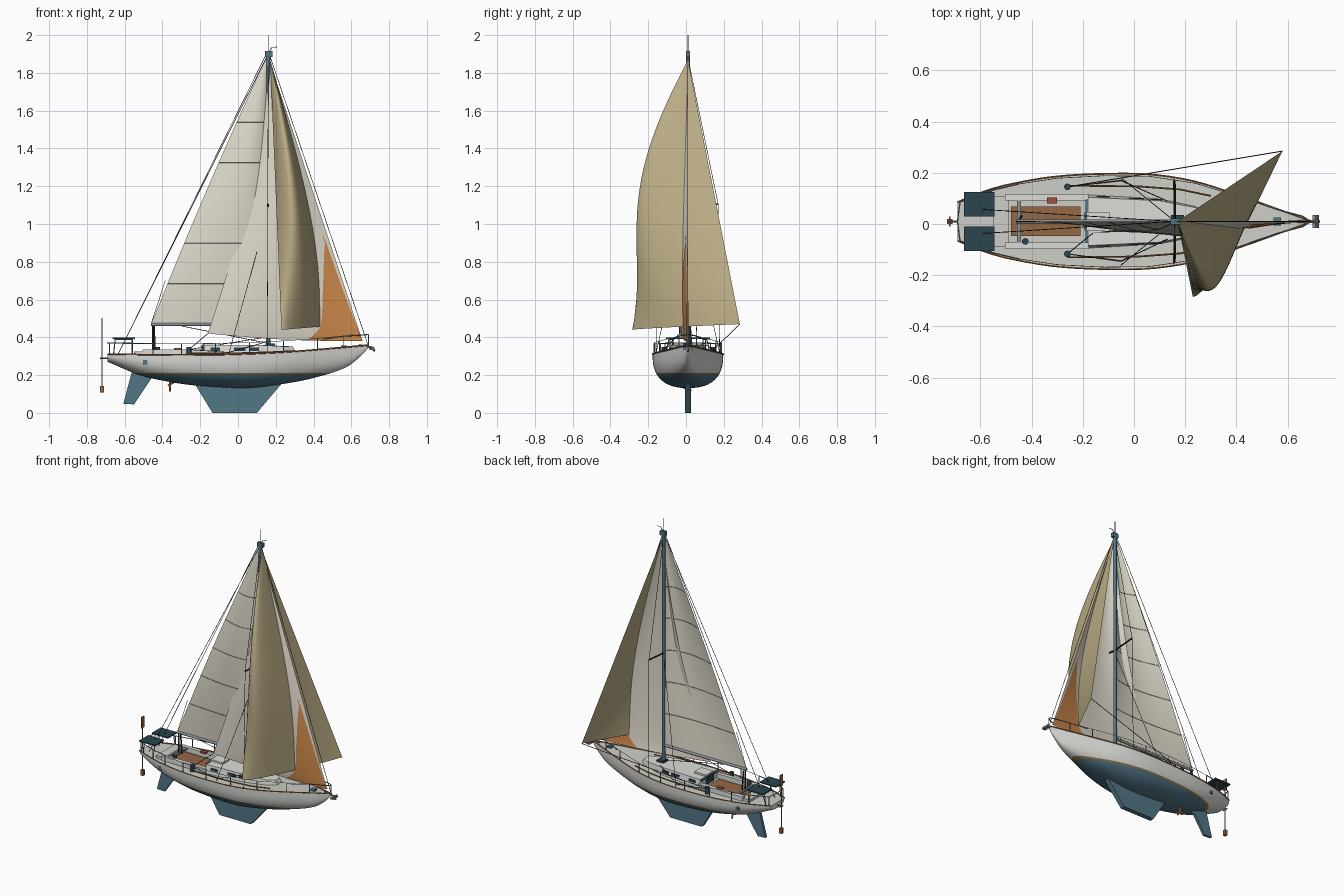
import bpy, bmesh, math
from mathutils import Vector

if "Cube" in bpy.data.objects:
    bpy.data.objects.remove(bpy.data.objects["Cube"])
CY = 0.01  # boat centreline
sin, cos, pi = math.sin, math.cos, math.pi

def mat(name, r, g, b):
    m = bpy.data.materials.new(name)
    m.diffuse_color = (r, g, b, 1)
    m.use_nodes = True
    m.node_tree.nodes["Principled BSDF"].inputs["Base Color"].default_value = m.diffuse_color
    return m
WHITE = mat("white", .72, .72, .69); DECK = mat("deck", .62, .62, .58)
TEAL = mat("teal", .085, .18, .24); DARK = mat("dark_teal", .025, .06, .08)
SAIL = mat("sailcloth", .74, .70, .60); TAN = mat("tan_cloth", .50, .42, .24)
ORANGE = mat("orange", .62, .25, .07); WOOD = mat("wood", .30, .14, .06)
METAL = mat("metal", .25, .28, .30); BLACK = mat("rope", .03, .03, .03)
RED = mat("red", .35, .08, .05); RUST = mat("rust", .30, .17, .06)

def finish(name, bm, mats, smooth=None):
    me = bpy.data.meshes.new(name)
    bm.to_mesh(me); bm.free()
    for m in (mats if isinstance(mats, list) else [mats]):
        me.materials.append(m)
    ob = bpy.data.objects.new(name, me)
    bpy.context.collection.objects.link(ob)
    if smooth:
        bpy.context.view_layer.objects.active = ob
        ob.select_set(True)
        bpy.ops.object.shade_smooth_by_angle(angle=math.radians(smooth))
        ob.select_set(False)
    return ob

def box(name, c, s, m, sides=(1,)):
    # boxes, optionally repeated on both sides of the centreline
    bm = bmesh.new()
    for k in sides:
        vs = bmesh.ops.create_cube(bm, size=1)["verts"]
        for v in vs:
            v.co = Vector((c[0] + v.co.x * s[0], CY + k * c[1] + v.co.y * s[1], c[2] + v.co.z * s[2]))
    return finish(name, bm, m)

def rods(name, paths, r, m, sides=8):
    bm = bmesh.new()
    for path in paths:
        for a, b in zip(path, path[1:]):
            a, b = Vector(a), Vector(b)
            vs = bmesh.ops.create_cone(bm, cap_ends=True, segments=sides, radius1=r, radius2=r, depth=(b - a).length)["verts"]
            q = (b - a).to_track_quat('Z', 'Y')
            for v in vs:
                v.co = q @ v.co + (a + b) / 2
    return finish(name, bm, m, 40)

def both(path):
    return [[(x, CY + s * y, z) for x, y, z in path] for s in (1, -1)]

def grid(name, f, nu, nv, m):
    bm = bmesh.new()
    V = [[bm.verts.new(f(i / nu, j / nv)) for i in range(nu + 1)] for j in range(nv + 1)]
    for j in range(nv):
        for i in range(nu):
            bm.faces.new((V[j][i], V[j][i+1], V[j+1][i+1], V[j+1][i]))
    return finish(name, bm, m, 80)

def prism(name, low, high, m):
    # solid between two matching outlines
    bm = bmesh.new()
    a, b = [bm.verts.new(p) for p in low], [bm.verts.new(p) for p in high]
    n = len(a)
    bm.faces.new(a); bm.faces.new(b)
    for i in range(n):
        bm.faces.new((a[i], a[(i+1) % n], b[(i+1) % n], b[i]))
    bmesh.ops.recalc_face_normals(bm, faces=bm.faces[:])
    return finish(name, bm, m)

def lerp(tab, x):
    # smooth interpolation through a small table (Catmull-Rom style)
    n = len(tab)
    i = max(0, min(n - 2, sum(p[0] <= x for p in tab) - 1))
    (x0, y0), (x1, y1) = tab[i], tab[i+1]
    sl = lambda k: (tab[min(k+1, n-1)][1] - tab[max(k-1, 0)][1]) / (tab[min(k+1, n-1)][0] - tab[max(k-1, 0)][0])
    t, h = (x - x0) / (x1 - x0), x1 - x0
    return ((2*t**3 - 3*t*t + 1)*y0 + (t**3 - 2*t*t + t)*h*sl(i) + (3*t*t - 2*t**3)*y1 + (t**3 - t*t)*h*sl(i+1))

BEAM = [(-.69,.075),(-.6,.112),(-.5,.142),(-.3,.176),(-.05,.187),(.1,.18),(.25,.153),(.45,.088),(.6,.034),(.69,.002)]
KEELZ = [(-.69,.27),(-.52,.2),(-.35,.162),(-.2,.143),(.05,.132),(.25,.155),(.4,.185),(.57,.24),(.65,.3),(.69,.345)]
SHEER = [(-.69,.308),(-.3,.304),(0,.308),(.3,.323),(.69,.356)]
beam, sheer = lambda x: lerp(BEAM, x), lambda x: lerp(SHEER, x)

# hull and deck: lofted rounded sections, painted in bands at the waterline
bm = bmesh.new(); rows = []; N = 24
for k in range(57):
    x = -.69 + 1.38 * k / 56
    b, zd, zk = beam(x), sheer(x), lerp(KEELZ, x)
    row = []
    for i in range(N + 1):
        a = pi * i / N
        c, s = cos(a), max(sin(a), 0)
        row.append(bm.verts.new((x, CY + math.copysign(b * abs(c) ** .8, c), zd - (zd - zk) * s ** .8)))
    rows.append(row)
for r0, r1 in zip(rows, rows[1:]):
    for i in range(N):
        bm.faces.new((r0[i], r0[i+1], r1[i+1], r1[i]))
    bm.faces.new((r0[N], r0[0], r1[0], r1[N])).material_index = 3
bm.faces.new(rows[0]); bm.faces.new(rows[-1])
bmesh.ops.recalc_face_normals(bm, faces=bm.faces[:])
for z in (.203, .212):
    bmesh.ops.bisect_plane(bm, geom=bm.verts[:] + bm.edges[:] + bm.faces[:], plane_co=(0, 0, z), plane_no=(0, 0, 1))
for f in bm.faces:
    z = f.calc_center_median().z
    if f.material_index != 3:
        f.material_index = 1 if z < .203 else 2 if z < .212 else 0
finish("hull", bm, [WHITE, TEAL, RUST, DECK], 35)
xs = [-.69 + 1.38 * k / 30 for k in range(31)]
rods("toe_rail", both([(x, beam(x), sheer(x) + .003) for x in xs]), .004, WOOD, 6)

# keel, rudder, propeller
for name, pts, w in (("keel", [(-.23,.155),(.24,.165),(.1,0),(-.135,0)], .016),
                     ("rudder", [(-.56,.225),(-.45,.195),(-.55,.045),(-.607,.048)], .009)):
    prism(name, [(x, CY - w, z) for x, z in pts], [(x, CY + w, z) for x, z in pts], TEAL)
rods("propeller", [[(-.33,CY,.17),(-.37,CY,.145)], [(-.36,CY-.025,.13),(-.36,CY+.025,.165)],
                   [(-.36,CY+.015,.115),(-.36,CY-.015,.18)]], .006, ORANGE)

# cabin trunk with windows and hatches
half = [(-.18,.105),(.1,.09),(.24,.06),(.31,.025)]
def ring(k, d, z0, z1):
    h = [(x - (d if i == 3 else 0), y * k, z0 if i < 2 else z1) for i, (x, y) in enumerate(half)]
    return [(x, CY + y, z) for x, y, z in h] + [(x, CY - y, z) for x, y, z in reversed(h)]
prism("cabin", ring(1, 0, .3, .31), ring(.9, .02, .36, .352), WHITE)
for x, w in ((-.12,.05), (.01,.06), (.085,.05)):
    box("cabin_window", (x, .098 - max(0, x + .18) * .053, .337), (w, .008, .018), DARK, (1, -1))
box("forward_hatch", (.56, 0, .352), (.03, .03, .012), TEAL)
box("cabin_hatch", (.17, 0, .362), (.05, .05, .012), DARK)
box("companionway", (-.185, 0, .335), (.015, .07, .05), DARK)
box("sliding_hatch", (-.14, 0, .365), (.09, .075, .012), WHITE)
box("cabin_end_trim", (-.183, 0, .355), (.012, .17, .014), TEAL)

# cockpit
box("cockpit_floor", (-.345, 0, .313), (.27, .115, .008), WOOD)
box("cockpit_coaming", (-.34, .095, .318), (.33, .025, .034), WHITE, (1, -1))
box("aft_seat", (-.52, 0, .314), (.06, .2, .02), DECK)
box("cushion", (-.32, .082, .338), (.04, .025, .012), RED)
box("traveller", (-.45, 0, .328), (.015, .2, .012), METAL)
for x, y in ((-.26,.135), (-.26,-.127), (-.425,-.078)):
    rods("winch", [[(x, CY + y, .3), (x, CY + y, .35)]], .013, DARK, 14)
rods("sail_track", both([(-.26,.14,.317),(.02,.137,.317),(.18,.125,.322),(.3,.1,.328)]), .004, WOOD, 6)
box("hull_porthole", (-.49, .138, .268), (.024, .012, .024), TEAL, (1, -1))

# solar panels and their frame
box("solar_panel", (-.605, .068, .396), (.12, .096, .008), DARK, (1, -1))
rods("panel_frame", both([(-.66,.08,.3),(-.65,.08,.39),(-.56,.1,.39),(-.56,.12,.3)]), .003, METAL)

# rails, stanchions and lifelines
sx = [-.68, -.56, -.45, -.3, -.12, .06, .24, .42, .56]
rail = lambda x, h: (x, beam(x) * .96, sheer(x) + h)
rods("stanchions", [p for x in sx for p in both([rail(x, 0), rail(x, .062)])], .0028, METAL, 6)
rods("lifelines", both([rail(x, .062) for x in sx]), .0014, METAL, 5)
rods("stern_rail", both([rail(-.45,.062), rail(-.56,.062), rail(-.68,.062), (-.69,0,.37)]), .003, METAL, 6)
rods("bow_rail", both([rail(.45,.055), rail(.56,.062), (.66,.02,.412), (.69,0,.415)]) + [[(.69,CY,.35),(.69,CY,.415)]], .003, METAL, 6)
rods("anchor", [[(.64,CY,.358),(.715,CY,.345),(.722,CY,.325)], [(.715,CY-.026,.345),(.715,CY+.026,.345)]], .006, METAL)
box("anchor_fluke", (.71, .015, .338), (.025, .02, .008), METAL, (1, -1))

# self-steering gear at the stern
rods("steering_gear", [[(-.72,CY,.14),(-.72,CY,.5)], [(-.73,CY,.29),(-.67,CY,.29)], [(-.72,CY-.02,.29),(-.72,CY+.02,.29)]], .0035, METAL)
box("wind_vane", (-.72, 0, .465), (.006, .03, .075), WOOD)
box("steering_paddle", (-.72, 0, .125), (.02, .02, .036), WOOD)

# mast, boom, spreaders and masthead fittings
rods("mast", [[(.16,CY,.32),(.16,CY,1.91)]], .011, TEAL, 12)
rods("boom", [[(.15,CY,.468),(-.46,CY,.468)]], .009, METAL, 10)
rods("spreaders", both([(.16,0,1.09),(.158,.16,1.105)]), .005, BLACK)
rods("masthead_antenna", [[(.16,CY,1.9),(.16,CY,2.0)], [(.165,CY,1.91),(.18,CY,1.935),(.207,CY,1.937)]], .002, METAL, 6)
box("masthead", (.162, 0, 1.9), (.04, .022, .03), TEAL)
rods("mainsheet", [[(-.45,CY,.46),(-.45,CY,.32)], [(-.445,CY+.012,.46),(-.44,CY+.02,.32)]], .005, BLACK, 6)
rods("flag_staff", [[(-.46,CY,.47),(-.385,CY,.7)]], .0015, BLACK, 5)

# standing and running rigging
top = (.165, CY, 1.9)
rods("stays", [[top,(.688,CY,.36)], [(.15,CY,1.9),(-.64,CY+.05,.3)], [(.15,CY,1.88),(-.64,CY-.05,.3)]], .0017, BLACK, 5)
rods("shrouds", both([(.16,0,1.88),(.158,.16,1.105),(.155,.168,.31)]) + both([(.16,.0,1.07),(-.05,.17,.31)]), .0016, BLACK, 5)
rods("sheets", [[(.58,.285,.47),(-.26,.145,.335)], [(-.16,-.035,.42),(-.26,-.117,.335)], [(-.3,CY,.46),(.15,CY,.37)],
                [(-.26,.145,.335),(-.05,.17,.32),(.13,.09,.37)], [(-.26,-.117,.335),(-.05,-.145,.32),(.13,-.06,.37)]], .002, BLACK, 5)

# sails
def main_pt(u, t):
    return (.155 - u * (.615 * t + .012 * sin(pi * t)), CY - .04 * sin(pi * u ** .8) * sin(pi * t), 1.895 - 1.425 * t)
grid("mainsail", main_pt, 24, 40, SAIL)
rods("mainsail_seams", [[main_pt(i / 12, t) for i in range(13)] for t in (.25,.4,.55,.7,.85)], .0012, METAL, 4)

def genoa_y(u, t):
    return CY - .05 * sin(pi * u) * sin(pi * t) ** .7 - .045 * u * t ** 1.5
def genoa_pt(u, t):
    lx, lz = .175 + .485 * t, 1.84 - 1.46 * t
    ex, ez = .165 - .325 * t + .045 * sin(pi * t), 1.84 - 1.42 * t
    return (lx + (ex - lx) * u, genoa_y(u, min(t, .9999)), lz + (ez - lz) * u - .012 * sin(pi * u) * t ** 6)
grid("genoa", genoa_pt, 28, 44, SAIL)

# orange cloth patch near the tack, laid on both faces of the genoa
INNER = [(.62,.03),(.7,.11),(.82,.19),(.9,.23),(.95,.26),(.975,.30),(1,.36)]
for side in (1, -1):
    def patch(u, t):
        t = .62 + .38 * t
        i = lerp(INNER, t)
        o = .045 * (1 - (t - .62) / .38)
        if i < o: i, o = .06, .05
        x, y, z = genoa_pt(o + (i - o) * u, t)
        return (x, y + side * .004, z)
    grid("orange_patch", patch, 12, 30, ORANGE)

# full-bellied downwind sail
def kite_pt(u, t):
    ex, ey, ez = .17 + .06 * t, CY - .295 * t, 1.87 - 1.43 * t
    lx, ly, lz = .17 + .41 * t, CY + .275 * t, 1.87 - 1.40 * t
    d = (.2 * sin(pi * t) + .05 * t ** 4) * sin(pi * min(u, .9999) ** .7)
    return (ex + (lx - ex) * u + .22 * d, ey + (ly - ey) * u - .97 * d, ez + (lz - ez) * u)
grid("spinnaker", kite_pt, 32, 44, TAN)
